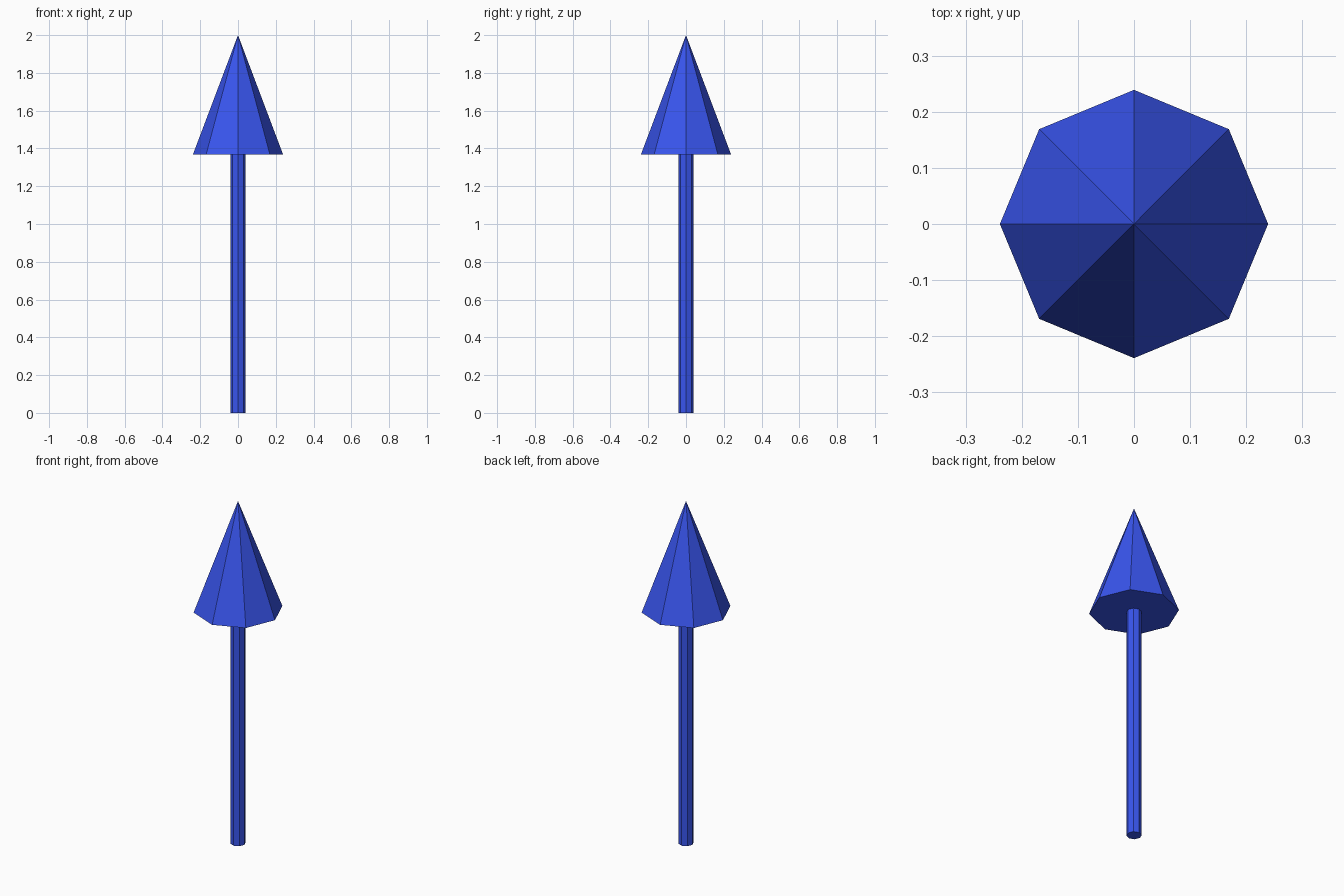
import bpy

if "Cube" in bpy.data.objects:
    bpy.data.objects.remove(bpy.data.objects["Cube"])

SIDES = 8
HEAD_BASE = 1.367
TOP = 2.0

blue = bpy.data.materials.new("blue")
blue.diffuse_color = (0.04, 0.09, 0.85, 1)
blue.use_nodes = True
blue.node_tree.nodes["Principled BSDF"].inputs["Base Color"].default_value = blue.diffuse_color


def finish(name):
    obj = bpy.context.object
    obj.name = name
    obj.data.materials.append(blue)


# Thin eight-sided shaft
bpy.ops.mesh.primitive_cylinder_add(vertices=SIDES, radius=0.041, depth=HEAD_BASE,
                                    location=(0, 0, HEAD_BASE / 2))
finish("shaft")

# Pointed eight-sided head with a closed underside
bpy.ops.mesh.primitive_cone_add(vertices=SIDES, radius1=0.239, radius2=0,
                                depth=TOP - HEAD_BASE,
                                location=(0, 0, (TOP + HEAD_BASE) / 2))
finish("arrow_head")
